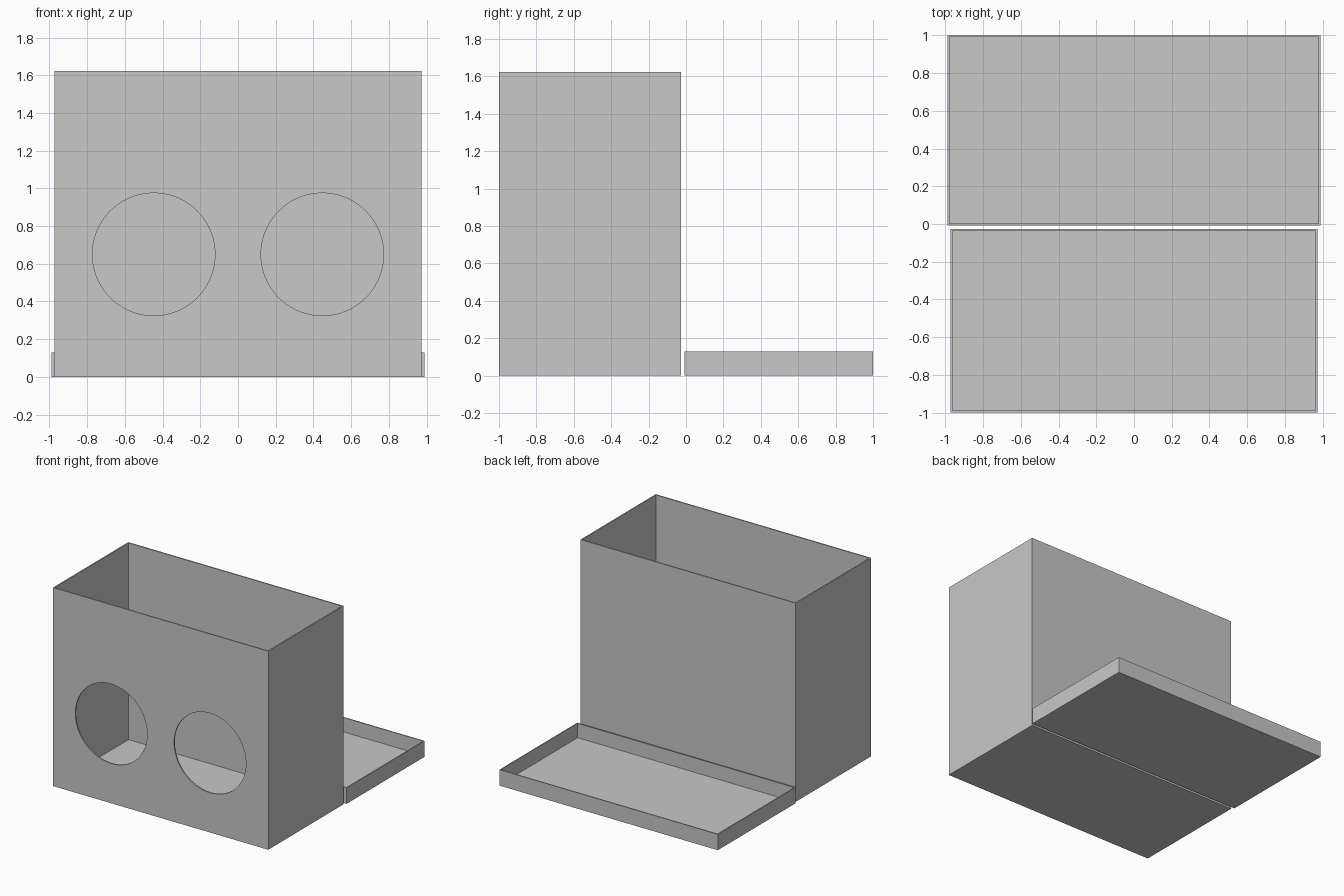
import bpy, bmesh, math

if "Cube" in bpy.data.objects:
    bpy.data.objects.remove(bpy.data.objects["Cube"])

grey = bpy.data.materials.new("plain grey")
grey.diffuse_color = (0.58, 0.58, 0.58, 1)
grey.use_nodes = True
grey.node_tree.nodes["Principled BSDF"].inputs["Base Color"].default_value = grey.diffuse_color


def open_tray(name, half_x, y0, y1, height, wall):
    """Box open at the top with an even wall and floor thickness."""
    bm = bmesh.new()
    bmesh.ops.create_cube(bm, size=1)
    for v in bm.verts:
        v.co.x *= 2 * half_x
        v.co.y = y0 if v.co.y < 0 else y1
        v.co.z = 0 if v.co.z < 0 else height
    bm.normal_update()
    top = max(bm.faces, key=lambda f: f.calc_center_median().z)
    # rim, then push the inner face straight down to the floor
    bmesh.ops.inset_region(bm, faces=[top], thickness=wall)
    down = bmesh.ops.extrude_discrete_faces(bm, faces=[top])["faces"][0]
    for v in down.verts:
        v.co.z = wall
    bmesh.ops.recalc_face_normals(bm, faces=bm.faces)
    mesh = bpy.data.meshes.new(name)
    bm.to_mesh(mesh)
    bm.free()
    mesh.materials.append(grey)
    obj = bpy.data.objects.new(name, mesh)
    bpy.context.collection.objects.link(obj)
    return obj


# tall case and shallow lid lying behind it
case = open_tray("case", 0.974, -1.0, -0.027, 1.623, 0.015)
lid = open_tray("lid", 0.988, -0.007, 1.0, 0.13, 0.0125)

# two round openings through the front wall
for side, label in ((-1, "left"), (1, "right")):
    bpy.ops.mesh.primitive_cylinder_add(
        vertices=96, radius=0.325, depth=0.2,
        location=(side * 0.447, -1.0, 0.65), rotation=(math.pi / 2, 0, 0))
    cutter = bpy.context.object
    cutter.name = label + "_hole_cutter"
    cutter.data.materials.append(grey)
    cutter.hide_render = True
    cut = case.modifiers.new(label + "_hole", 'BOOLEAN')
    cut.operation = 'DIFFERENCE'
    cut.solver = 'EXACT'
    cut.object = cutter
    bpy.context.view_layer.objects.active = case
    bpy.ops.object.modifier_apply(modifier=cut.name)
    bpy.data.objects.remove(cutter)

# round hole edges shade smoothly, box corners stay sharp
bpy.ops.object.select_all(action='DESELECT')
case.select_set(True)
bpy.context.view_layer.objects.active = case
bpy.ops.object.shade_smooth_by_angle(angle=math.radians(30))
